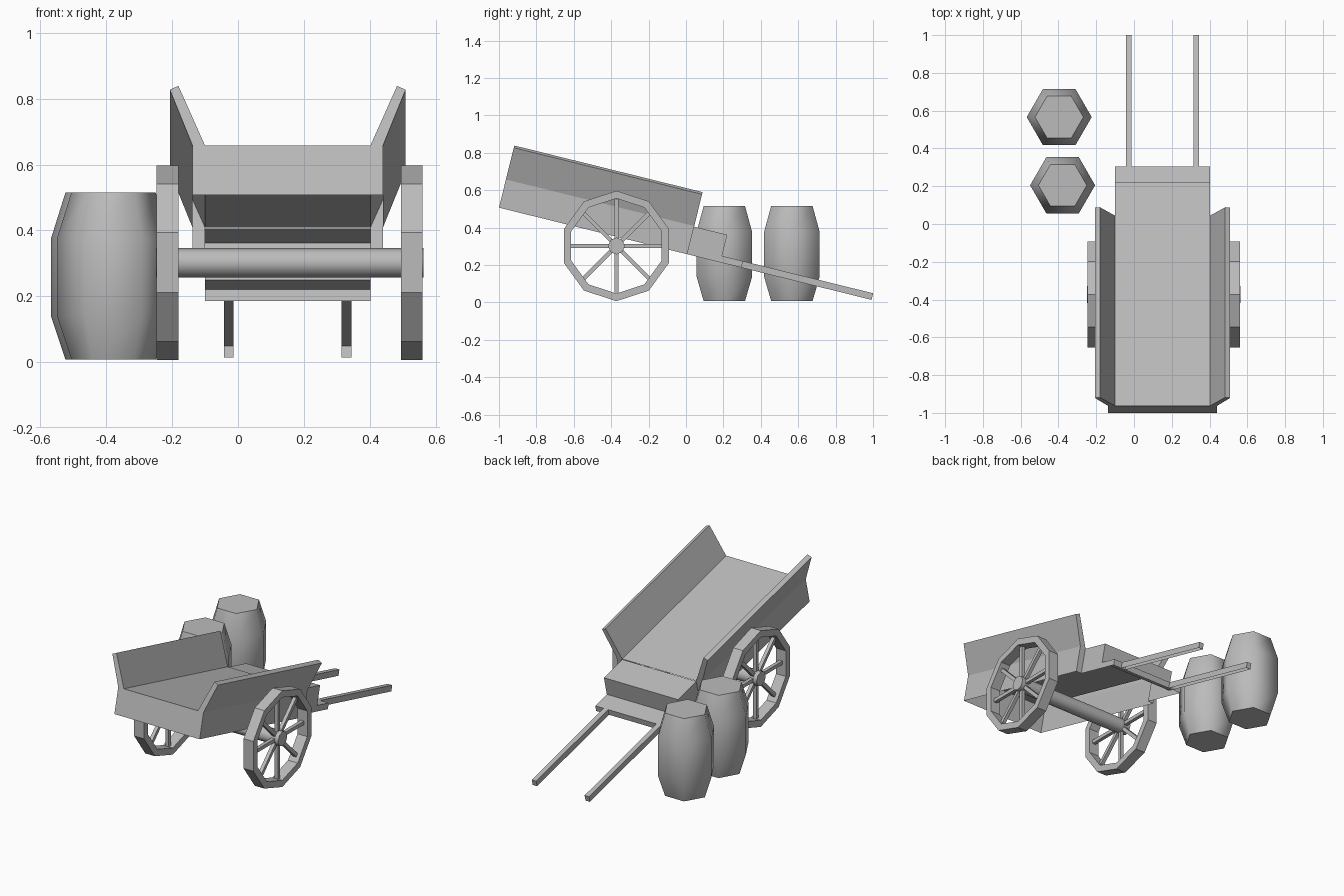
import bpy, bmesh, math
from mathutils import Vector, Matrix

if "Cube" in bpy.data.objects:
    bpy.data.objects.remove(bpy.data.objects["Cube"])

grey = bpy.data.materials.new("plain grey")
grey.diffuse_color = (0.5, 0.5, 0.5, 1)
grey.use_nodes = True
grey.node_tree.nodes["Principled BSDF"].inputs["Base Color"].default_value = grey.diffuse_color

TILT = math.radians(13.9)
U = Vector((0, math.cos(TILT), -math.sin(TILT)))   # along the cart, towards the handles
V = Vector((0, math.sin(TILT), math.cos(TILT)))    # up from the cart bed
ORIGIN = Vector((0.151, -1.0, 0.507))
AXLE = Vector((0.157, -0.372, 0.302))


def finish(name, bm, up=None):
    bmesh.ops.remove_doubles(bm, verts=bm.verts, dist=1e-5)
    bmesh.ops.recalc_face_normals(bm, faces=bm.faces)
    bm.normal_update()
    # open-bottomed shells must face upwards overall
    if up and sum((f.normal.dot(up) * f.calc_area() for f in bm.faces)) < 0:
        bmesh.ops.reverse_faces(bm, faces=bm.faces)
    me = bpy.data.meshes.new(name)
    bm.to_mesh(me)
    bm.free()
    me.materials.append(grey)
    ob = bpy.data.objects.new(name, me)
    bpy.context.collection.objects.link(ob)
    return ob


def cart(x, u, v):
    return ORIGIN + Vector((x, 0, 0)) + U * u + V * v


def face(bm, pts):
    return bm.faces.new([bm.verts.new(p) for p in pts])


# Cart bed with flared, hollow side boards, open underneath
L = 1.037
half = [(0.289, 0), (0.289, 0.155), (0.358, 0.33), (0.332, 0.342), (0.251, 0.155)]
profile = half + [(-x, v) for x, v in reversed(half)]
bm = bmesh.new()
for (xa, va), (xb, vb) in zip(profile, profile[1:]):
    face(bm, [cart(xa, 0, va), cart(xb, 0, vb), cart(xb, L, vb), cart(xa, L, va)])
for s in (1, -1):
    for u in (0, L):
        face(bm, [cart(s * x, u, v) for x, v in half[1:]])
    face(bm, [cart(s * x, L, v) for x, v in half[:2] + [(0.251, 0.155), (0.251, 0)]])
face(bm, [cart(x, 0, v) for x, v in
          [(0.289, 0), (0.289, 0.155), (0.251, 0.155), (-0.251, 0.155), (-0.289, 0.155), (-0.289, 0)]])
finish("cart_bed", bm, V)

# Stepped front block, open underneath
steps = [(L, 0.152), (1.22, 0.152), (1.22, 0.036), (1.335, 0.036), (1.335, 0)]
bm = bmesh.new()
for (ua, va), (ub, vb) in zip(steps, steps[1:]):
    face(bm, [cart(-0.251, ua, va), cart(0.251, ua, va), cart(0.251, ub, vb), cart(-0.251, ub, vb)])
for s in (1, -1):
    face(bm, [cart(s * 0.251, u, v) for u, v in steps + [(L, 0)]])
finish("front_block", bm, V)

# Handles, open underneath
for side, s in (("left", -1), ("right", 1)):
    bm = bmesh.new()
    a, b, u0, u1, h = s * 0.164, s * 0.194, 1.335, 2.052, 0.036
    face(bm, [cart(a, u0, h), cart(b, u0, h), cart(b, u1, h), cart(a, u1, h)])
    for x in (a, b):
        face(bm, [cart(x, u0, 0), cart(x, u0, h), cart(x, u1, h), cart(x, u1, 0)])
    face(bm, [cart(a, u1, 0), cart(a, u1, h), cart(b, u1, h), cart(b, u1, 0)])
    finish(side + "_handle", bm, V)


def rod(bm, a, b, r, n, spin=0):
    d = b - a
    m = Matrix.Translation((a + b) / 2) @ d.to_track_quat('Z', 'Y').to_matrix().to_4x4() @ Matrix.Rotation(spin, 4, 'Z')
    bmesh.ops.create_cone(bm, cap_ends=True, segments=n, radius1=r, radius2=r, depth=d.length, matrix=m)


# Axle running through both hubs
bm = bmesh.new()
rod(bm, AXLE - Vector((0.406, 0, 0)), AXLE + Vector((0.406, 0, 0)), 0.045, 8)
axle = finish("axle", bm)
for p in axle.data.polygons:
    p.use_smooth = len(p.vertices) == 4
for e in axle.data.edges:
    va, vb = (axle.data.vertices[i].co for i in e.vertices)
    e.use_edge_sharp = abs(va.x - vb.x) < 0.01

# Ten-sided wheels with eight spokes
N = 10
for side, s in (("left", -1), ("right", 1)):
    x0, x1 = s * 0.338, s * 0.404
    section = [(x0, 0.295), (x1, 0.295), (x1, 0.254), (x0, 0.254)]

    def rim(i, k):
        x, r = section[k % 4]
        t = math.pi / 2 + math.tau * i / N
        return AXLE + Vector((x, r * math.cos(t), r * math.sin(t)))

    bm = bmesh.new()
    for i in range(N):
        for k in range(4):
            face(bm, [rim(i, k), rim(i + 1, k), rim(i + 1, k + 1), rim(i, k + 1)])
    finish(side + "_wheel_rim", bm)
    bm = bmesh.new()
    c = AXLE + Vector(((x0 + x1) / 2, 0, 0))
    for i in range(8):
        t = math.tau * i / 8
        d = Vector((0, math.cos(t), math.sin(t)))
        rod(bm, c + d * 0.03, c + d * 0.25, 0.0155, 4, math.pi / 4)
    finish(side + "_wheel_spokes", bm)

# Six-sided barrels with smooth staves and flat lids
rings = [(0.008, 0.128), (0.14, 0.172), (0.375, 0.172), (0.515, 0.128)]
for name, cx, cy in (("rear_barrel", -0.396, 0.566), ("near_barrel", -0.378, 0.205)):
    def stave(i, k):
        z, r = rings[k]
        t = math.tau * i / 6
        return (cx + r * math.cos(t), cy + r * math.sin(t), z)

    bm = bmesh.new()
    for i in range(6):
        for k in range(3):
            face(bm, [stave(i, k), stave(i + 1, k), stave(i + 1, k + 1), stave(i, k + 1)])
    for k in (0, 3):
        face(bm, [stave(i, k) for i in range(6)])
    ob = finish(name, bm)
    for p in ob.data.polygons:
        p.use_smooth = len(p.vertices) == 4
    for e in ob.data.edges:
        za, zb = (ob.data.vertices[i].co.z for i in e.vertices)
        e.use_edge_sharp = abs(za - zb) < 0.001 and (za < 0.05 or za > 0.5)
